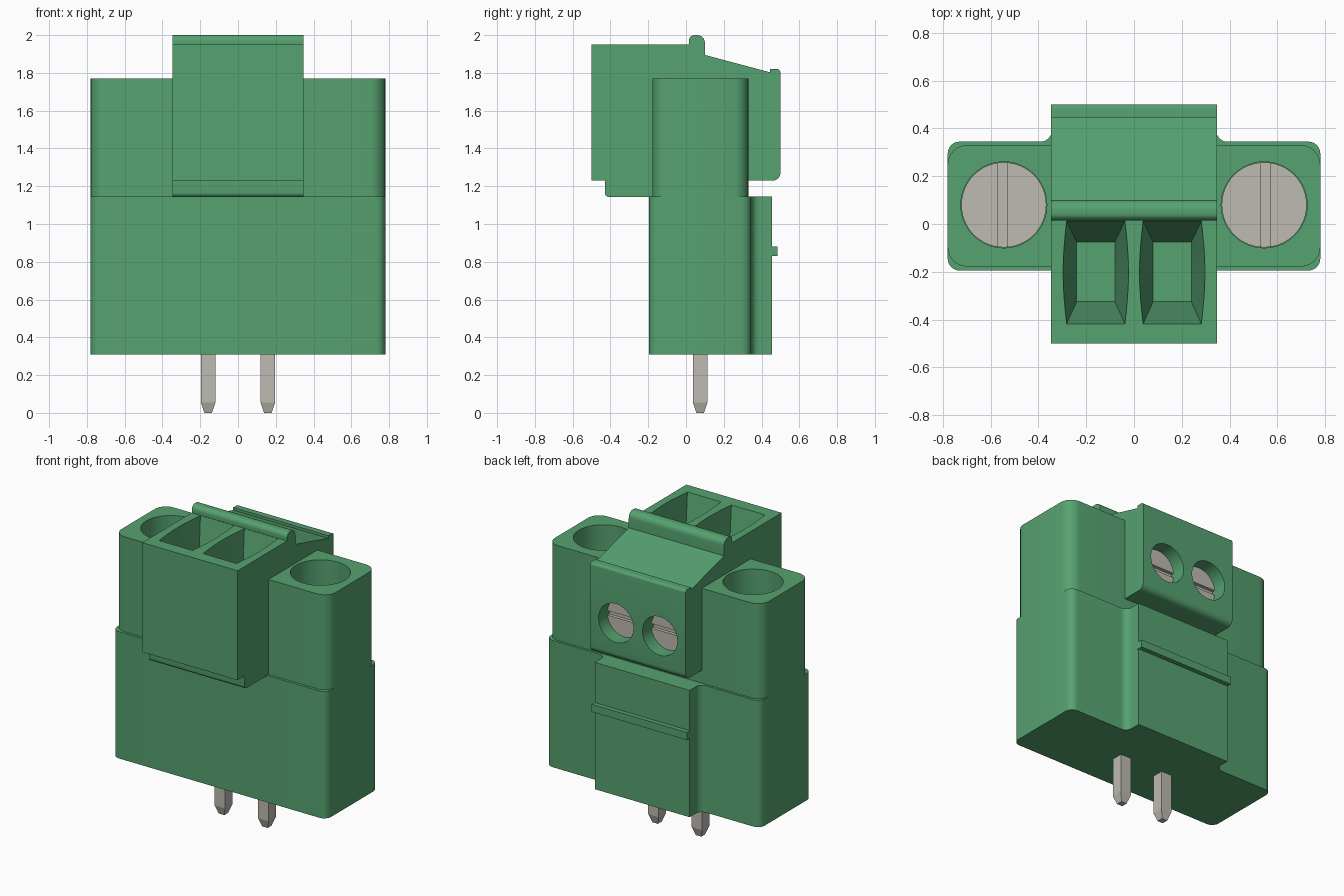
import bpy, bmesh, math
from mathutils import Vector

cube = bpy.data.objects.get("Cube")
if cube:
    bpy.data.objects.remove(cube, do_unlink=True)


def material(name, rgb):
    m = bpy.data.materials.new(name)
    m.use_nodes = True
    m.diffuse_color = (*rgb, 1)
    m.node_tree.nodes["Principled BSDF"].inputs["Base Color"].default_value = (*rgb, 1)
    return m


GREEN = material("green plastic", (0.093, 0.36, 0.162))
METAL = material("grey metal", (0.515, 0.495, 0.44))


def rounded(corners, steps=6):
    """Outline from (x, y, radius) corners, each filleted with an arc."""
    pts = []
    for i, (x, y, r) in enumerate(corners):
        p = Vector((x, y))
        if r == 0:
            pts.append((x, y))
            continue
        u = (Vector(corners[i - 1][:2]) - p).normalized()
        v = (Vector(corners[(i + 1) % len(corners)][:2]) - p).normalized()
        half = math.acos(max(-1, min(1, u.dot(v)))) / 2
        c = p + (u + v).normalized() * r / math.sin(half)
        s, e = p + u * r / math.tan(half) - c, p + v * r / math.tan(half) - c
        a0 = math.atan2(s.y, s.x)
        da = (math.atan2(e.y, e.x) - a0 + math.pi) % (2 * math.pi) - math.pi
        for k in range(steps + 1):
            a = a0 + da * k / steps
            pts.append((c.x + r * math.cos(a), c.y + r * math.sin(a)))
    return pts


def loft(name, rings, mat):
    """Closed solid skinned through rings of equal point count."""
    bm = bmesh.new()
    vr = [[bm.verts.new(p) for p in ring] for ring in rings]
    n = len(vr[0])
    bm.faces.new(vr[0][::-1])
    bm.faces.new(vr[-1])
    for a, b in zip(vr, vr[1:]):
        for i in range(n):
            j = (i + 1) % n
            bm.faces.new((a[i], a[j], b[j], b[i]))
    bmesh.ops.recalc_face_normals(bm, faces=bm.faces)
    me = bpy.data.meshes.new(name)
    bm.to_mesh(me)
    bm.free()
    me.materials.append(mat)
    ob = bpy.data.objects.new(name, me)
    bpy.context.collection.objects.link(ob)
    return ob


def prism(name, outline, lo, hi, mat, axis="z"):
    """Extrude an outline along z (x, y), along x (y, z) or along y (x, z)."""
    place = {"z": lambda a, b, t: (a, b, t),
             "x": lambda a, b, t: (t, a, b),
             "y": lambda a, b, t: (a, t, b)}[axis]
    return loft(name, [[place(a, b, t) for a, b in outline] for t in (lo, hi)], mat)


def rect(x0, x1, y0, y1):
    return [(x0, y0), (x1, y0), (x1, y1), (x0, y1)]


def circle(cx, cy, r, n=48):
    return [(cx + r * math.cos(2 * math.pi * i / n),
             cy + r * math.sin(2 * math.pi * i / n)) for i in range(n)]


def activate(ob):
    bpy.ops.object.select_all(action="DESELECT")
    ob.select_set(True)
    bpy.context.view_layer.objects.active = ob


def carve(ob, cutters):
    for c in cutters:
        activate(ob)
        m = ob.modifiers.new("cut", "BOOLEAN")
        m.operation, m.solver, m.object = "DIFFERENCE", "EXACT", c
        bpy.ops.object.modifier_apply(modifier=m.name)
        bpy.data.objects.remove(c, do_unlink=True)


def smooth(ob):
    activate(ob)
    bpy.ops.object.shade_smooth_by_angle(angle=math.radians(28))


# Socket: wide box with a raised rear panel blended in by fillets
socket = prism("socket_body", rounded([
    (-0.78, -0.195, 0.05), (0.78, -0.195, 0.05), (0.78, 0.345, 0.05),
    (0.345, 0.345, 0.045), (0.345, 0.455, 0), (-0.345, 0.455, 0),
    (-0.345, 0.345, 0.045), (-0.78, 0.345, 0.05)]), 0.31, 1.145, GREEN)
smooth(socket)
prism("latch_rib", rect(0.44, 0.485, 0.83, 0.88), -0.347, 0.347, GREEN, "x")

# Plug: side profile with ridge, sloping back and stepped underside
plug = prism("plug_body", rounded([
    (-0.43, 1.142, 0.025), (0.33, 1.142, 0), (0.33, 1.23, 0), (0.5, 1.23, 0.04),
    (0.5, 1.82, 0.018), (0.445, 1.82, 0), (0.445, 1.803, 0), (0.1, 1.895, 0),
    (0.1, 2.0, 0.04), (0.015, 2.0, 0.03), (0.015, 1.95, 0), (-0.5, 1.95, 0),
    (-0.5, 1.23, 0), (-0.43, 1.23, 0)]), -0.347, 0.347, GREEN, "x")


def wire_pit(cx):
    """Tapered funnel with slightly bowed sides."""
    def ring(w, bow, y0, y1, z, n=8):
        side = [(w + bow * math.sin(math.pi * i / n), y0 + (y1 - y0) * i / n)
                for i in range(n + 1)]
        return ([(cx + x, y, z) for x, y in side] +
                [(cx - x, y, z) for x, y in reversed(side)])
    return loft("pit_cutter", [ring(0.08, 0, -0.325, -0.075, 1.5),
                               ring(0.122, 0.015, -0.418, 0.012, 1.95),
                               ring(0.122, 0.015, -0.418, 0.012, 1.97)], GREEN)


carve(plug, [wire_pit(x) for x in (-0.16, 0.16)] +
      [prism("hole_cutter", circle(x, 1.47, 0.127), 0.385, 0.55, GREEN, "y")
       for x in (-0.16, 0.16)])
smooth(plug)

for s, side in ((1, "left"), (-1, "right")):
    # Flange towers with screw wells
    wing = prism(side + "_flange", rounded([
        (s * 0.34, -0.178, 0), (s * 0.78, -0.178, 0.08),
        (s * 0.78, 0.33, 0.08), (s * 0.34, 0.33, 0)]), 1.142, 1.77, GREEN)
    carve(wing, [prism("well_cutter", circle(s * 0.545, 0.08, 0.18), 1.3, 1.85, GREEN)])
    smooth(wing)

    # Slotted flange screw
    cx = s * 0.55
    screw = prism(side + "_flange_screw", circle(s * 0.545, 0.08, 0.178), 1.29, 1.38, METAL)
    carve(screw, [prism("slot_cutter", rect(cx - 0.02, cx + 0.02, -0.2, 0.4),
                        1.34, 1.5, METAL)])
    smooth(screw)

    # Slotted clamp screw in the rear face
    clamp = prism(side + "_clamp_screw", circle(s * 0.16, 1.47, 0.126), 0.35, 0.41, METAL, "y")
    carve(clamp, [prism("slot_cutter", rect(s * 0.16 - 0.2, s * 0.16 + 0.2, 1.455, 1.485),
                        0.388, 0.5, METAL, "y")])
    smooth(clamp)

    # Contact pin with tapered tip
    def square(h, z):
        return [(s * 0.158 + x, 0.075 + y, z) for x, y in rect(-h, h, -h, h)]
    loft(side + "_pin", [square(0.02, 0), square(0.038, 0.055), square(0.038, 0.33)], METAL)
